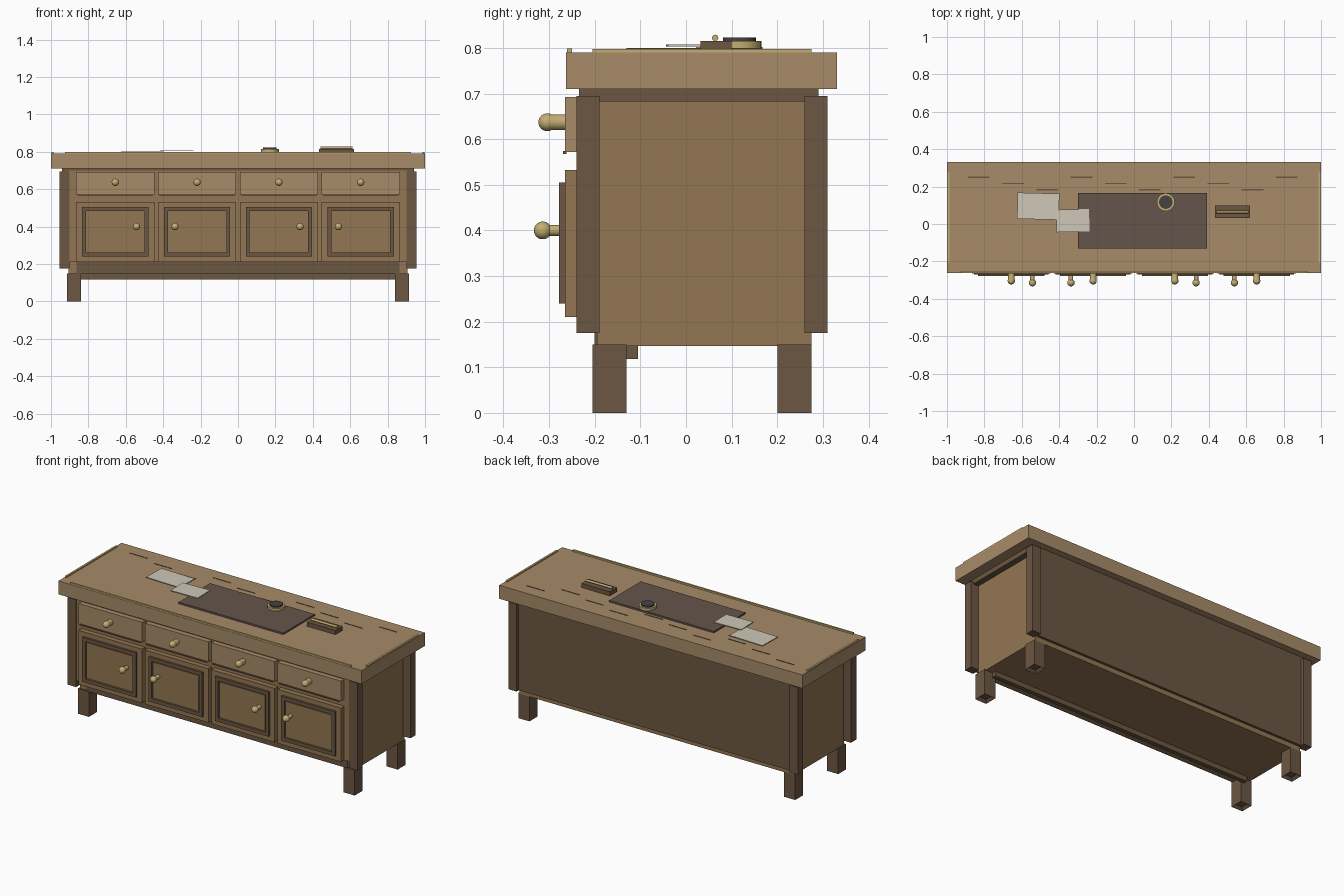
import bpy, bmesh, math
from mathutils import Matrix, Vector

if "Cube" in bpy.data.objects:
    bpy.data.objects.remove(bpy.data.objects["Cube"])


def material(name, rgb):
    m = bpy.data.materials.new(name)
    m.diffuse_color = (*rgb, 1)
    m.use_nodes = True
    m.node_tree.nodes["Principled BSDF"].inputs["Base Color"].default_value = m.diffuse_color
    return m


TOP = material("light_wood", (0.39, 0.26, 0.14))
WOOD = material("mid_wood", (0.29, 0.18, 0.085))
DARK = material("dark_wood", (0.15, 0.095, 0.055))
BRASS = material("brass", (0.55, 0.42, 0.17))
MAT = material("leather", (0.13, 0.09, 0.07))
PAPER = material("paper", (0.62, 0.58, 0.48))
INK = material("ink", (0.06, 0.055, 0.055))


def finish(name, bm, mat, smooth=False):
    bmesh.ops.recalc_face_normals(bm, faces=bm.faces)
    me = bpy.data.meshes.new(name)
    bm.to_mesh(me)
    bm.free()
    me.materials.append(mat)
    ob = bpy.data.objects.new(name, me)
    bpy.context.collection.objects.link(ob)
    if smooth:
        bpy.ops.object.select_all(action='DESELECT')
        ob.select_set(True)
        bpy.context.view_layer.objects.active = ob
        bpy.ops.object.shade_smooth_by_angle(angle=math.radians(35))
    return ob


def add_box(bm, x, y, z):
    size = Vector((x[1] - x[0], y[1] - y[0], z[1] - z[0]))
    mid = Vector((sum(x) / 2, sum(y) / 2, sum(z) / 2))
    bmesh.ops.create_cube(bm, size=1, matrix=Matrix.Translation(mid) @ Matrix.Diagonal((*size, 1)))


def box(name, x, y, z, mat):
    bm = bmesh.new()
    add_box(bm, x, y, z)
    return finish(name, bm, mat)


def lathe(name, profile, matrix, mat, steps=24):
    # profile holds (radius, height) points spun about local z
    bm = bmesh.new()
    vs = [bm.verts.new((r, 0, h)) for r, h in profile]
    es = [bm.edges.new(p) for p in zip(vs, vs[1:])]
    bmesh.ops.spin(bm, geom=vs + es, cent=(0, 0, 0), axis=(0, 0, 1), angle=2 * math.pi, steps=steps)
    bmesh.ops.remove_doubles(bm, verts=bm.verts, dist=1e-5)
    bm.transform(matrix)
    return finish(name, bm, mat, True)


def knob(name, x, z, back, stem, ball, centre):
    # stem from the front surface, ending in a ball
    d = back - centre
    a0 = math.acos(min(1, stem / ball))
    arc = [(ball * math.cos(t), d + ball * math.sin(t))
           for t in [-a0 + (math.pi / 2 + a0) * i / 10 for i in range(11)]]
    arc[-1] = (0, d + ball)
    m = Matrix.Translation((x, back, z)) @ Matrix.Rotation(math.pi / 2, 4, 'X')
    return lathe(name, [(0, -0.004), (stem, -0.004)] + arc, m, BRASS)


# carcass
box("carcass", (-0.905, 0.905), (-0.195, 0.275), (0.147, 0.71), WOOD)
box("face_frame", (-0.905, 0.905), (-0.235, -0.19), (0.21, 0.70), WOOD)
box("bottom_rail", (-0.863, 0.863), (-0.20, -0.19), (0.147, 0.212), DARK)
box("apron", (-0.86, 0.86), (-0.13, -0.105), (0.118, 0.15), DARK)
box("back_panel", (-0.91, 0.91), (0.27, 0.29), (0.175, 0.70), DARK)
box("frieze", (-0.94, 0.94), (-0.235, 0.29), (0.682, 0.712), DARK)

# corner posts and recessed-bottom legs
for sx, side in ((-1, "left"), (1, "right")):
    for y0, end in ((-0.24, "front"), (0.26, "back")):
        box(f"{end}_{side}_post", sorted((sx * 0.90, sx * 0.955)), (y0, y0 + 0.05), (0.175, 0.695), DARK)
    for y0, end in ((-0.205, "front"), (0.2, "back")):
        bm = bmesh.new()
        add_box(bm, sorted((sx * 0.84, sx * 0.913)), (y0, y0 + 0.075), (0, 0.15))
        foot = min(bm.faces, key=lambda f: f.calc_center_median().z)
        bmesh.ops.inset_region(bm, faces=[foot], thickness=0.02)
        for v in foot.verts:
            v.co.z += 0.015
        finish(f"{end}_{side}_leg", bm, DARK)

# drawers and doors
for i, (cx, kx) in enumerate(zip((-0.656, -0.2187, 0.2187, 0.656), (-0.543, -0.337, 0.332, 0.537)), 1):
    wide = (cx - 0.209, cx + 0.209)
    box(f"drawer_front_{i}", wide, (-0.265, -0.23), (0.572, 0.692), TOP)
    box(f"drawer_lip_{i}", (cx - 0.2, cx + 0.2), (-0.27, -0.262), (0.567, 0.574), DARK)
    knob(f"drawer_knob_{i}", cx, 0.637, -0.265, 0.0175, 0.0195, -0.304)
    box(f"door_{i}", wide, (-0.265, -0.23), (0.21, 0.532), WOOD)
    a, b, w = cx - 0.177, cx + 0.177, 0.021
    bm = bmesh.new()
    for x, z in (((a, b), (0.24, 0.24 + w)), ((a, b), (0.505 - w, 0.505)),
                 ((a, a + w), (0.24 + w, 0.505 - w)), ((b - w, b), (0.24 + w, 0.505 - w))):
        add_box(bm, x, (-0.278, -0.262), z)
    finish(f"door_moulding_{i}", bm, DARK)
    box(f"door_panel_{i}", (a + 0.028, b - 0.028), (-0.271, -0.262), (0.268, 0.477), WOOD)
    knob(f"door_knob_{i}", kx, 0.4, -0.271, 0.012, 0.0195, -0.314)

# worktop with brass edging and grain marks
box("worktop", (-1, 1), (-0.263, 0.331), (0.71, 0.79), TOP)
box("front_edging", (-0.925, 0.925), (-0.261, -0.25), (0.788, 0.799), BRASS)
for sx, side in ((-1, "left"), (1, "right")):
    box(f"{side}_edging", sorted((sx * 0.987, sx * 0.998)), (-0.205, 0.275), (0.788, 0.798), BRASS)
bm = bmesh.new()
for i in range(10):
    x, y = -0.83 + 0.183 * i, 0.25 - 0.0335 * (i % 3)
    add_box(bm, (x - 0.058, x + 0.058), (y - 0.003, y + 0.003), (0.788, 0.792))
finish("grain_marks", bm, DARK)

# desk items
box("desk_mat", (-0.30, 0.39), (-0.13, 0.166), (0.788, 0.80), MAT)
for n, cx, cy, w, d, z, deg in (("lower", -0.512, 0.095, 0.223, 0.14, 0.798, -1.5),
                                ("upper", -0.327, 0.018, 0.176, 0.12, 0.803, 1.5)):
    p = box(f"{n}_paper", (-w / 2, w / 2), (-d / 2, d / 2), (0, 0.004), PAPER)
    p.location = (cx, cy, z)
    p.rotation_euler.z = math.radians(deg)
at = Matrix.Translation((0.17, 0.117, 0))
lathe("inkwell_base", [(0, 0.798), (0.048, 0.798), (0.048, 0.815), (0, 0.815)], at, BRASS, 32)
lathe("inkwell_cap", [(0, 0.814), (0.036, 0.814), (0.036, 0.823), (0, 0.823)], at, INK, 32)
box("pen_tray", (0.432, 0.62), (0.032, 0.1), (0.788, 0.815), DARK)
lie = Matrix.Translation((0.44, 0.064, 0.822)) @ Matrix.Rotation(math.pi / 2, 4, 'Y')
lathe("pen", [(0, 0), (0.007, 0), (0.007, 0.172), (0, 0.172)], lie, BRASS, 12)
